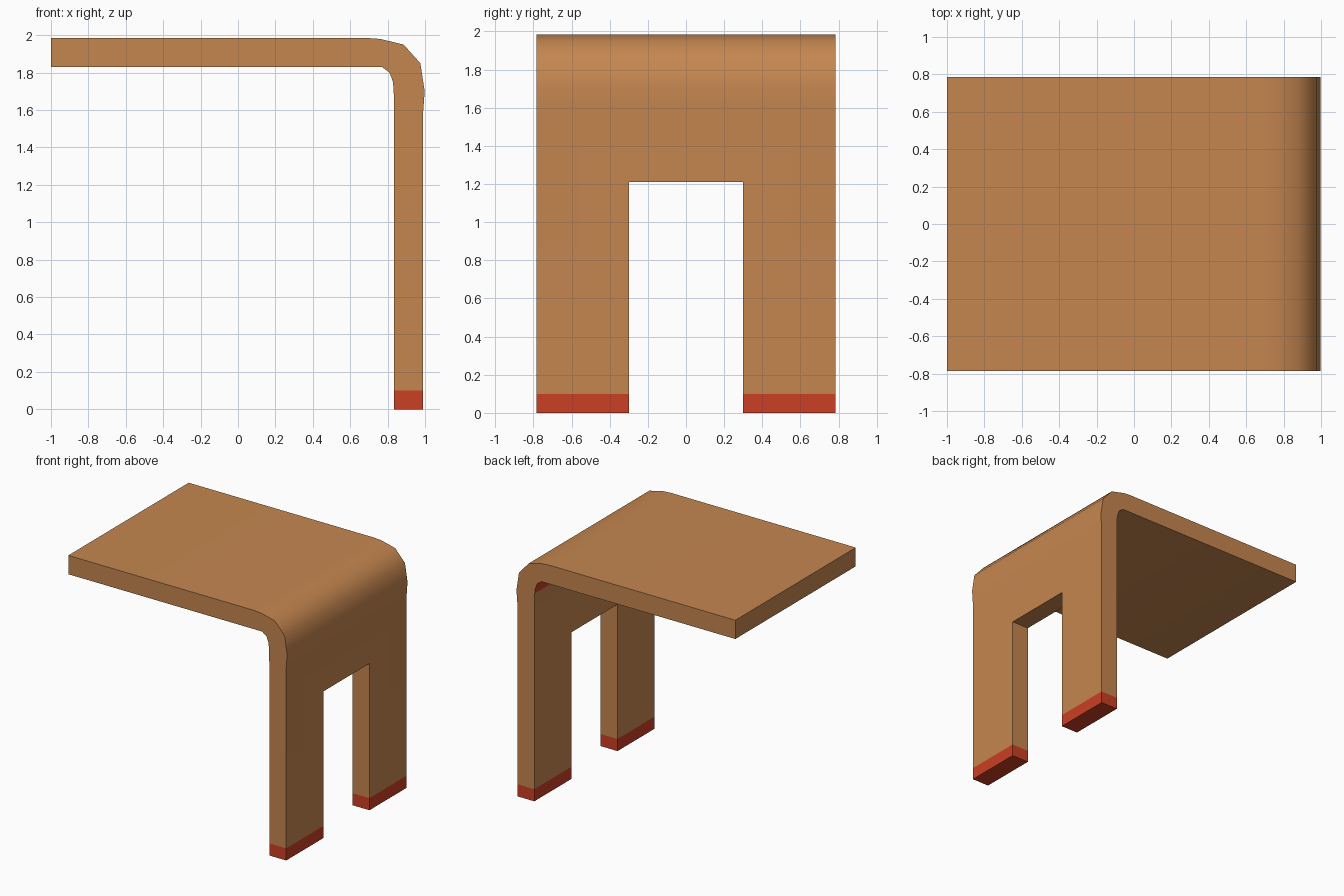
import bpy, bmesh, math
from mathutils import Vector

if "Cube" in bpy.data.objects:
    bpy.data.objects.remove(bpy.data.objects["Cube"])

HALF = 0.785          # half depth along y
GAP, GAP_TOP = 0.30, 1.21
FOOT = 0.10


def material(name, rgb):
    m = bpy.data.materials.new(name)
    m.diffuse_color = (*rgb, 1)
    m.use_nodes = True
    m.node_tree.nodes["Principled BSDF"].inputs["Base Color"].default_value = m.diffuse_color
    return m


def prism(name, outline, half):
    """Extrude an x-z outline along y, centred on y = 0."""
    bm = bmesh.new()
    face = bm.faces.new([bm.verts.new((x, -half, z)) for x, z in outline])
    ext = bmesh.ops.extrude_face_region(bm, geom=[face])
    verts = [v for v in ext["geom"] if isinstance(v, bmesh.types.BMVert)]
    bmesh.ops.translate(bm, vec=(0, 2 * half, 0), verts=verts)
    bmesh.ops.recalc_face_normals(bm, faces=bm.faces)
    me = bpy.data.meshes.new(name)
    bm.to_mesh(me)
    bm.free()
    ob = bpy.data.objects.new(name, me)
    bpy.context.collection.objects.link(ob)
    return ob


wood = material("warm wood", (0.56, 0.24, 0.08))
red = material("red", (0.60, 0.05, 0.018))

# Bent sheet: flat top, rounded bend, upright panel
outline = [(-1, 1.83), (-1, 1.985), (0.69, 1.985), (0.76, 1.98), (0.885, 1.95),
           (0.975, 1.85), (0.998, 1.70), (0.99, 1.59), (0.99, 0),
           (0.835, 0), (0.835, 1.60), (0.832, 1.715), (0.827, 1.755),
           (0.81, 1.80), (0.77, 1.83)]
table = prism("bent_table", outline, HALF)

# Opening between the two legs
cutter = prism("leg_gap_cutter", [(0.5, -0.5), (0.5, GAP_TOP), (1.3, GAP_TOP), (1.3, -0.5)], GAP)
cutter.hide_render = True
mod = table.modifiers.new("leg gap", 'BOOLEAN')
mod.operation, mod.solver, mod.object = 'DIFFERENCE', 'EXACT', cutter
bpy.context.view_layer.objects.active = table
table.select_set(True)
cutter.select_set(False)
bpy.ops.object.modifier_apply(modifier=mod.name)
bpy.data.objects.remove(cutter)

# Red feet and red strip inside the bend
table.data.materials.clear()
table.data.materials.append(wood)
table.data.materials.append(red)
bm = bmesh.new()
bm.from_mesh(table.data)
bmesh.ops.bisect_plane(bm, geom=bm.verts[:] + bm.edges[:] + bm.faces[:],
                       plane_co=(0, 0, FOOT), plane_no=(0, 0, 1))
for f in bm.faces:
    c = f.calc_center_median()
    is_foot = max(v.co.z for v in f.verts) < FOOT + 0.001
    is_inner_bend = 0.76 < c.x < 0.832 and 1.72 < c.z < 1.828 and abs(f.normal.y) < 0.1
    f.material_index = int(is_foot or is_inner_bend)
bm.to_mesh(table.data)
bm.free()

bpy.ops.object.shade_smooth_by_angle(angle=math.radians(50))
